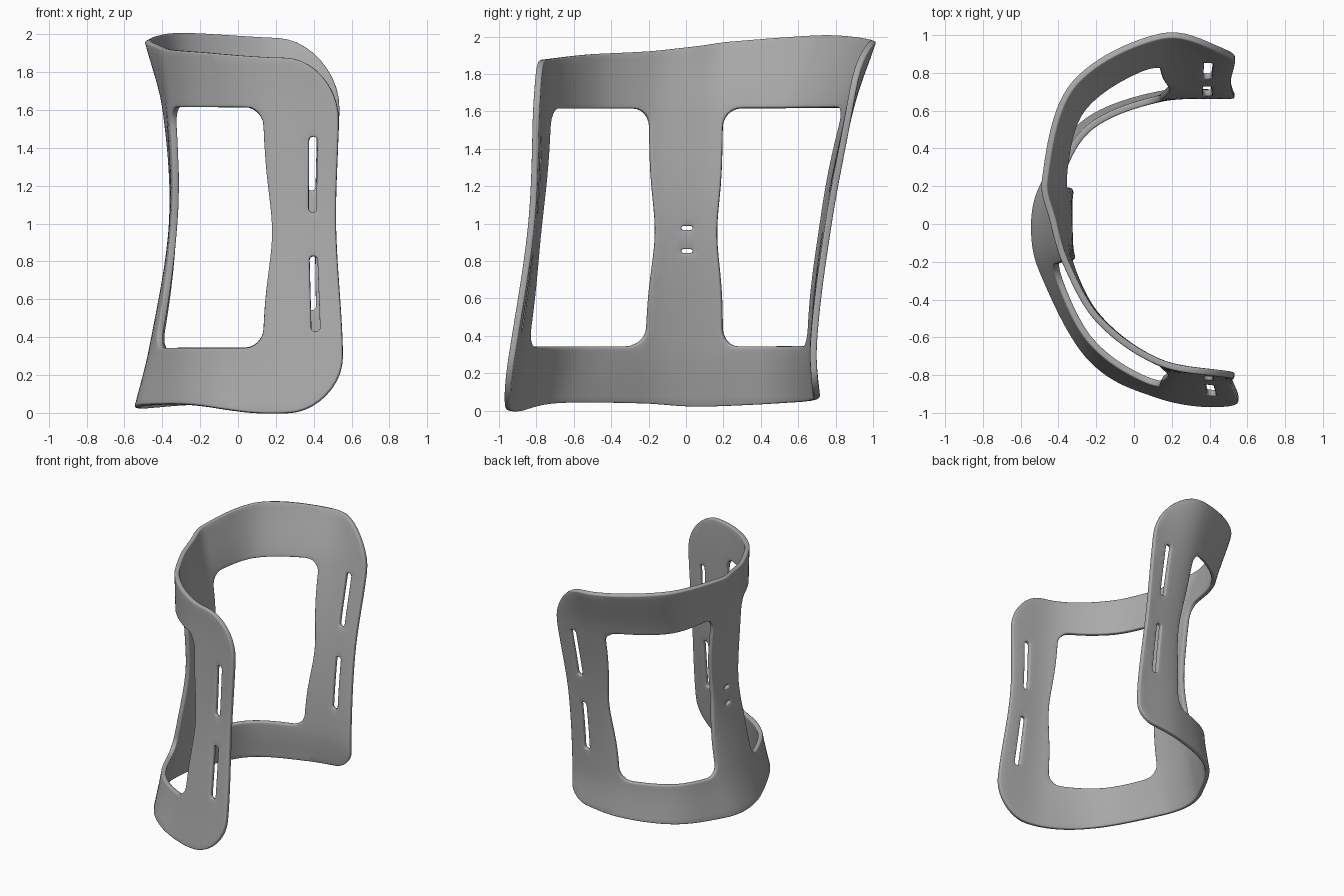
import bpy, bmesh
from math import sin, cos, pi, exp, ceil
from mathutils import Vector, geometry

if "Cube" in bpy.data.objects:
    bpy.data.objects.remove(bpy.data.objects["Cube"])

THICK = 0.035

# Distance along the wrap: front end, front panel, spine, rear panel, rear end
KNOTS = [0, .4, .84, 1.22, 1.42, 1.62, 2.04, 2.46, 2.84]
# Outer-face cross-sections at five heights
LEVELS = [0, .35, 1.0, 1.6, 1.95]
SECTIONS = [
    [(.54, -1), (.13, -.925), (-.25, -.73), (-.52, -.24), (-.555, 0), (-.51, .2), (-.28, .55), (.13, .71), (.53, .72)],
    [(.55, -.94), (.13, -.87), (-.24, -.63), (-.44, -.22), (-.468, 0), (-.43, .2), (-.25, .52), (.13, .68), (.53, .7)],
    [(.515, -.845), (.15, -.79), (-.18, -.55), (-.345, -.2), (-.365, 0), (-.35, .2), (-.2, .57), (.15, .74), (.51, .78)],
    [(.53, -.82), (.13, -.75), (-.2, -.51), (-.36, -.2), (-.385, 0), (-.395, .2), (-.28, .62), (.13, .87), (.535, .89)],
    [(.52, -.82), (.13, -.75), (-.2, -.52), (-.385, -.2), (-.45, .02), (-.487, .23), (-.33, .73), (.13, 1), (.53, .95)],
]
TOP = [1.87, 1.88, 1.905, 1.92, 1.94, 1.965, 2, 1.975, 1.96]
BOTTOM = [.02, .0, .045, .045, .03, .03, .045, .06, .1]


def spline(ts, ps, t):
    """Smooth curve through the values ps at the knots ts."""
    i = max(k for k in range(len(ts) - 1) if k == 0 or ts[k] <= t)

    def slope(k):
        a, b = max(k - 1, 0), min(k + 1, len(ts) - 1)
        return (ps[b] - ps[a]) / (ts[b] - ts[a])
    h = ts[i + 1] - ts[i]
    s = (t - ts[i]) / h
    return (ps[i] * (1 + 2 * s) * (1 - s) ** 2 + slope(i) * h * s * (1 - s) ** 2
            + ps[i + 1] * s * s * (3 - 2 * s) + slope(i + 1) * h * s * s * (s - 1))


def wrap(u, z):
    """Place a flat panel point on the curved shell."""
    rows = [spline(KNOTS, [Vector(p) for p in row], u) for row in SECTIONS]
    p = spline(LEVELS, rows, z)
    return p.x, p.y, z


def rounded(u0, u1, z0, z1, radii, steps=6, gap=.035):
    """Rounded rectangle; radii are (along, up) pairs from lower left, anticlockwise."""
    corners = []
    spots = [(u0, z0, 1, 1), (u1, z0, -1, 1), (u1, z1, -1, -1), (u0, z1, 1, -1)]
    for k, ((u, z, su, sz), (ru, rz)) in enumerate(zip(spots, radii)):
        for j in range(steps + 1):
            a = pi + pi / 2 * (k + j / steps)
            corners.append(Vector((u + su * ru + ru * cos(a), z + sz * rz + rz * sin(a))))
    loop = []
    for a, b in zip(corners, corners[1:] + corners[:1]):
        n = ceil((b - a).length / gap - .001)
        loop += [a.lerp(b, k / n) for k in range(n)]
    return loop


def inside(p, loop):
    hit = False
    for a, b in zip(loop, loop[1:] + loop[:1]):
        if (a.y > p.y) != (b.y > p.y) and p.x < a.x + (p.y - a.y) * (b.x - a.x) / (b.y - a.y):
            hit = not hit
    return hit


# Panel outline, stretched to follow the wavy top and bottom rims
outline = rounded(0, KNOTS[-1], 0, 1, [(.26, .15), (.13, .07), (.3, .19), (.27, .18)], 10)
for p in outline:
    low, high = spline(KNOTS, BOTTOM, p.x), spline(KNOTS, TOP, p.x)
    p.y = low + (high - low) * p.y

# Two large windows that widen slightly at mid height
holes = []
for u0, u1 in ((KNOTS[1], KNOTS[3]), (KNOTS[5], KNOTS[7])):
    window = rounded(u0, u1, .345, 1.615, [(.1, .1)] * 4)
    mid = (u0 + u1) / 2
    for p in window:
        p.x = mid + (p.x - mid) * (1 + .08 * exp(-((p.y - .95) / .25) ** 2))
    holes.append(window)

# Strap slots near each end and two small slots in the spine
for u, shift in ((.13, 0), (KNOTS[-1] - .13, .11)):
    for z in (.43, 1.06):
        holes.append(rounded(u - .022, u + .022, z + shift, z + shift + .4, [(.0215, .0215)] * 4, 5))
for z in (.855, .978):
    holes.append(rounded(1.395, 1.455, z - .011, z + .011, [(.0105, .0105)] * 4, 4))

# Triangulate the flat panel with even interior points kept clear of the edges
points, edges = [], []
for loop in [outline] + holes:
    first, n = len(points), len(loop)
    points += loop
    edges += [(first + k, first + (k + 1) % n) for k in range(n)]
rim = list(points)
STEP = .04
for i in range(1, int(KNOTS[-1] / STEP)):
    for j in range(1, int(2 / STEP)):
        p = Vector(((i + .5 * (j % 2)) * STEP, j * STEP))
        if min((p - q).length_squared for q in rim) > (.6 * STEP) ** 2:
            if inside(p, outline) and not any(inside(p, h) for h in holes):
                points.append(p)
flat, _, tris, *_ = geometry.delaunay_2d_cdt(points, edges, [], 0, 1e-5)

# Curved shell
bm = bmesh.new()
verts = [bm.verts.new(wrap(p.x, p.y)) for p in flat]
for tri in tris:
    centre = sum((flat[k] for k in tri), Vector((0, 0))) / 3
    if inside(centre, outline) and not any(inside(centre, h) for h in holes):
        a, b, c = (flat[k] for k in tri)
        ccw = (b - a).cross(c - a) > 0
        bm.faces.new([verts[k] for k in (reversed(tri) if ccw else tri)])
bmesh.ops.delete(bm, geom=[v for v in bm.verts if not v.link_faces], context='VERTS')
mesh = bpy.data.meshes.new("brace_shell")
bm.to_mesh(mesh)
bm.free()
shell = bpy.data.objects.new("brace_shell", mesh)
bpy.context.collection.objects.link(shell)

grey = bpy.data.materials.new("plain_grey")
grey.use_nodes = True
colour = (.4, .4, .4, 1)
grey.diffuse_color = colour
grey.node_tree.nodes["Principled BSDF"].inputs["Base Color"].default_value = colour
mesh.materials.append(grey)

# Wall thickness and softened rims
solid = shell.modifiers.new("thickness", 'SOLIDIFY')
solid.thickness = THICK
solid.offset = -1
soft = shell.modifiers.new("soft_rim", 'BEVEL')
soft.width = .009
soft.segments = 3
soft.limit_method = 'ANGLE'
soft.angle_limit = pi / 3
bpy.ops.object.select_all(action='DESELECT')
shell.select_set(True)
bpy.context.view_layer.objects.active = shell
for name in ("thickness", "soft_rim"):
    bpy.ops.object.modifier_apply(modifier=name)
bpy.ops.object.shade_smooth_by_angle(angle=pi / 4)
